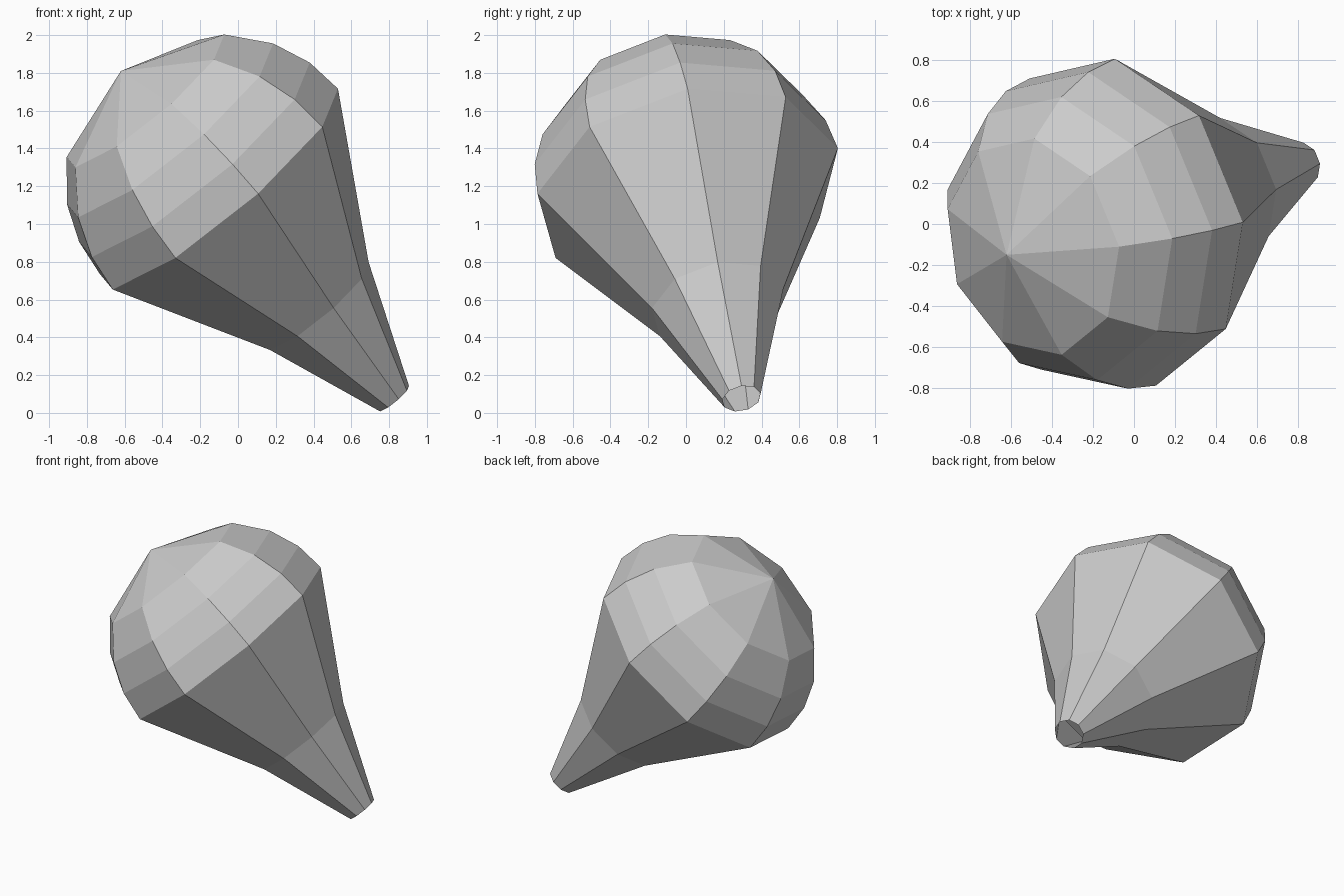
import bpy, bmesh, math
from mathutils import Vector, Matrix

if "Cube" in bpy.data.objects:
    bpy.data.objects.remove(bpy.data.objects["Cube"])

SIDES = 9
R = 0.823                                  # dome radius
APEX = Vector((-0.62, -0.15, 1.81))

# Profile (radius, distance from the apex): hemisphere in equal steps, then neck and open tip
profile = [(0.0, 0.0)]
for k in (0.25, 0.5, 0.75, 1.0):
    profile.append((R * math.sqrt(2 * k - k * k), R * k))
profile += [(0.36, 1.648), (0.105, 2.3)]

# Tilted frame: local z runs down the axis from apex to tip
axis = Vector((0.628, 0.193, -0.754)).normalized()
u = Vector((0.769, 0.0, 0.639))
u = (u - axis * u.dot(axis)).normalized()
w = axis.cross(u)
frame = Matrix((u, w, axis)).transposed().to_4x4()
frame.translation = APEX

# Spin the profile into a faceted bulb
bm = bmesh.new()
verts = [bm.verts.new((r, 0, t)) for r, t in profile]
edges = [bm.edges.new(pair) for pair in zip(verts, verts[1:])]
bmesh.ops.spin(bm, geom=verts + edges, cent=(0, 0, 0), axis=(0, 0, 1),
               angle=math.tau, steps=SIDES, use_merge=False)
bmesh.ops.remove_doubles(bm, verts=bm.verts, dist=0.001)
bmesh.ops.transform(bm, matrix=frame, verts=bm.verts)
bmesh.ops.recalc_face_normals(bm, faces=bm.faces)

mesh = bpy.data.meshes.new("bulb")
bm.to_mesh(mesh)
bm.free()
bpy.context.collection.objects.link(bpy.data.objects.new("bulb", mesh))
